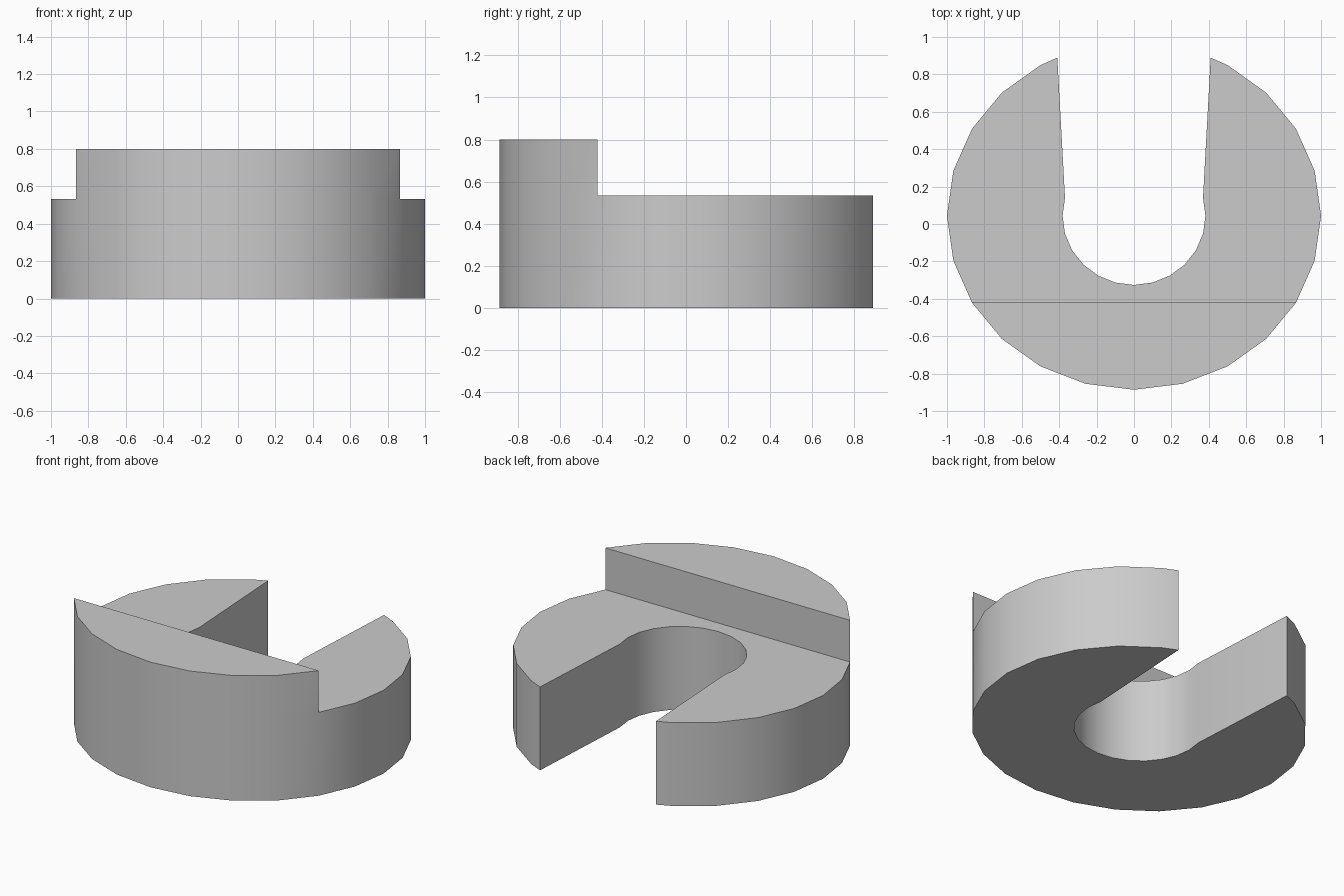
import bpy, bmesh, math

cube = bpy.data.objects.get("Cube")
if cube:
    bpy.data.objects.remove(cube, do_unlink=True)

CENTRE_Y = 0.044
BASE_H, STEP_H = 0.533, 0.8


def arc(rx, ry, start, end):
    """Points every 15 degrees along an ellipse; -90 is the front."""
    step = 15 if end > start else -15
    return [(rx * math.cos(math.radians(a)), CENTRE_Y + ry * math.sin(math.radians(a)))
            for a in range(start, end + step, step)]


# Horseshoe profile: outer rim, slot mouth, rounded bore
outer = arc(1.0, 0.93, -240, 60)
bore = arc(0.382, 0.37, 15, -195)
profile = outer + [(0.41, 0.889)] + bore + [(-0.41, 0.889)]

bm = bmesh.new()
bottom = bm.faces.new([bm.verts.new((x, y, 0)) for x, y in profile])


def raise_face(face, height):
    """Extrude a face upward and return the new cap."""
    cap = bmesh.ops.extrude_face_region(bm, geom=[face])["geom"]
    bmesh.ops.translate(bm, vec=(0, 0, height),
                        verts=[g for g in cap if isinstance(g, bmesh.types.BMVert)])
    return next(g for g in cap if isinstance(g, bmesh.types.BMFace))


# Low body
top = raise_face(bottom, BASE_H)
if not bottom.is_valid:
    bottom = bm.faces.new([v for v in bm.verts if v.co.z < 0.01])

# Raised front segment, cut along a chord of the rim
chord_y = CENTRE_Y - 0.93 / 2
ends = [v for v in top.verts if abs(v.co.y - chord_y) < 0.01]
halves = [top, bmesh.utils.face_split(top, ends[0], ends[1])[0]]
front = min(halves, key=lambda f: f.calc_center_median().y)
old = front
raise_face(front, STEP_H - BASE_H)
if old.is_valid:
    bm.faces.remove(old)
bmesh.ops.recalc_face_normals(bm, faces=bm.faces)

mesh = bpy.data.meshes.new("stepped_horseshoe_block")
bm.to_mesh(mesh)
bm.free()
block = bpy.data.objects.new("stepped_horseshoe_block", mesh)
bpy.context.collection.objects.link(block)

# Plain grey
grey = bpy.data.materials.new("light_grey")
grey.use_nodes = True
colour = (0.6, 0.6, 0.6, 1)
grey.diffuse_color = colour
grey.node_tree.nodes["Principled BSDF"].inputs["Base Color"].default_value = colour
mesh.materials.append(grey)

# Smooth rim, sharp corners
bpy.ops.object.select_all(action="DESELECT")
block.select_set(True)
bpy.context.view_layer.objects.active = block
bpy.ops.object.shade_smooth_by_angle(angle=math.radians(30))
